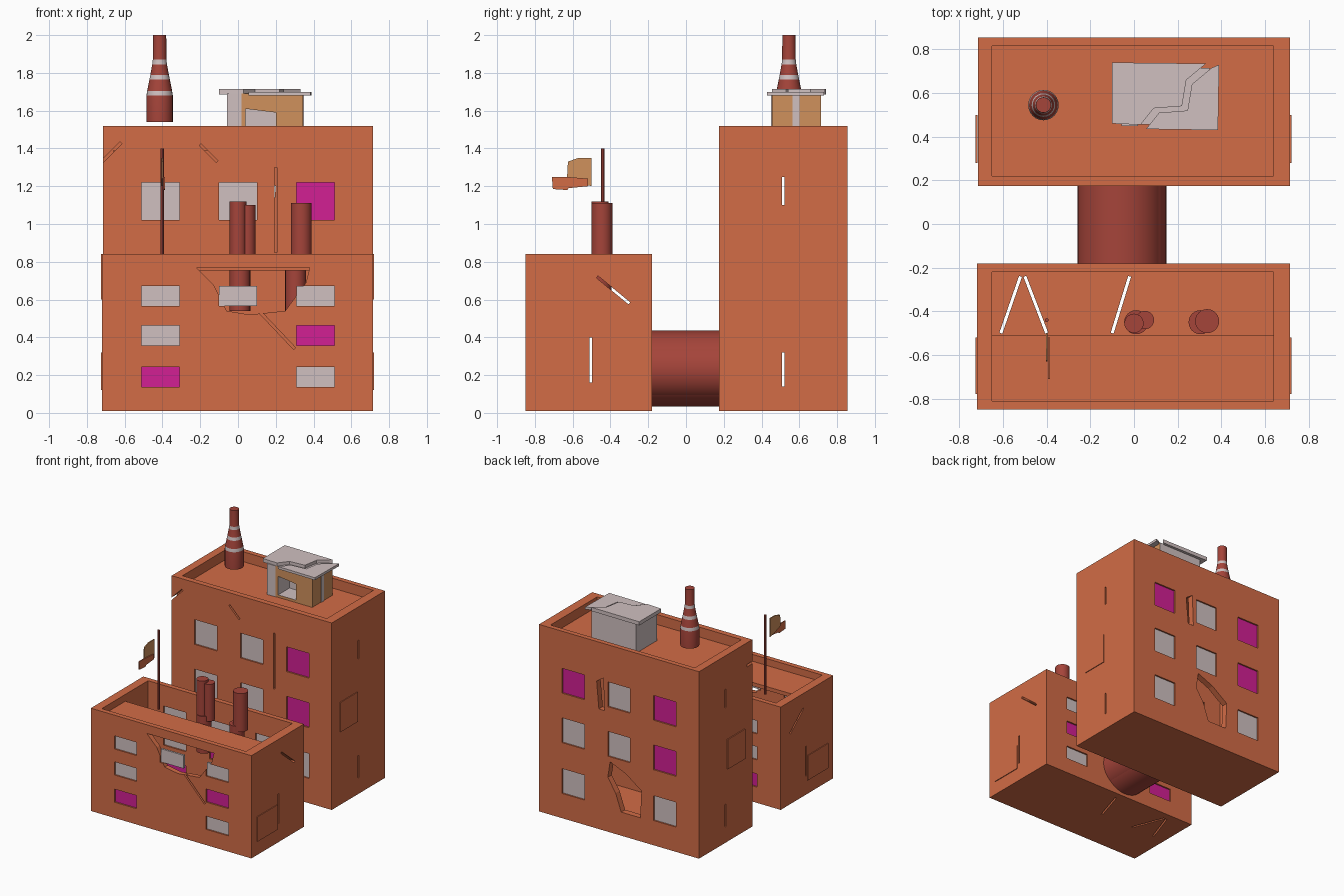
import bpy, bmesh, math
from mathutils import Vector, Matrix

cube = bpy.data.objects.get("Cube")
if cube:
    bpy.data.objects.remove(cube, do_unlink=True)


def material(name, rgb):
    m = bpy.data.materials.new(name)
    m.use_nodes = True
    m.diffuse_color = (*rgb, 1)
    m.node_tree.nodes["Principled BSDF"].inputs["Base Color"].default_value = (*rgb, 1)
    return m


BRICK = material("orange brick", (0.645, 0.15, 0.061))
GREY = material("pale grey", (0.63, 0.53, 0.53))
PINK = material("magenta glass", (0.645, 0.014, 0.296))
RED = material("dark red metal", (0.376, 0.058, 0.042))
TAN = material("tan plaster", (0.63, 0.283, 0.107))


def make(name, bm, *mats):
    bmesh.ops.recalc_face_normals(bm, faces=bm.faces)
    mesh = bpy.data.meshes.new(name)
    bm.to_mesh(mesh)
    bm.free()
    for m in mats:
        mesh.materials.append(m)
    ob = bpy.data.objects.new(name, mesh)
    bpy.context.collection.objects.link(ob)
    return ob


def add_box(bm, x, y, z):
    size = Vector((x[1] - x[0], y[1] - y[0], z[1] - z[0]))
    mid = Vector((sum(x), sum(y), sum(z))) / 2
    bmesh.ops.create_cube(bm, size=1, matrix=Matrix.Translation(mid) @ Matrix.Diagonal((*size, 1)))


def add_prism(bm, axis, pts, lo, hi):
    """Extrude a 2D outline along one axis."""
    def place(p, d):
        return {"x": (d, *p), "y": (p[0], d, p[1]), "z": (*p, d)}[axis]
    a = [bm.verts.new(place(p, lo)) for p in pts]
    b = [bm.verts.new(place(p, hi)) for p in pts]
    bm.faces.new(a)
    bm.faces.new(b[::-1])
    for i in range(len(pts)):
        j = (i + 1) % len(pts)
        bm.faces.new((a[i], b[i], b[j], a[j]))


def add_crack(bm, axis, p, q, lo, hi, width=0.014):
    p, q = Vector(p), Vector(q)
    n = (q - p).orthogonal().normalized() * width / 2
    add_prism(bm, axis, [p + n, q + n, q - n, p - n], lo, hi)


def box(name, x, y, z, mat):
    bm = bmesh.new()
    add_box(bm, x, y, z)
    return make(name, bm, mat)


def tube(name, center, profile, mat, n=24, band=None):
    """Turned shape; profile entries are radius, height, band flag."""
    bm = bmesh.new()
    rings = [[bm.verts.new((center[0] + r * math.cos(2 * math.pi * i / n),
                            center[1] + r * math.sin(2 * math.pi * i / n), z))
              for i in range(n)] for r, z, _ in profile]
    for k in range(len(rings) - 1):
        for i in range(n):
            j = (i + 1) % n
            f = bm.faces.new((rings[k][i], rings[k][j], rings[k + 1][j], rings[k + 1][i]))
            f.material_index = profile[k][2]
            f.smooth = True
    bm.faces.new(rings[0][::-1])
    bm.faces.new(rings[-1])
    ob = make(name, bm, mat, *([band] if band else []))
    for e in ob.data.edges:
        e.use_edge_sharp = False
    bpy.context.view_layer.objects.active = ob
    ob.select_set(True)
    bpy.ops.object.shade_smooth_by_angle(angle=math.radians(40))
    ob.select_set(False)
    return ob


def carve(ob, bm):
    """Subtract the cutter shapes one group at a time and bake the result."""
    cutter = make("cutter", bm)
    cutter.hide_render = True
    mod = ob.modifiers.new("carve", "BOOLEAN")
    mod.operation = "DIFFERENCE"
    mod.solver = "EXACT"
    mod.use_self = True
    mod.object = cutter
    bpy.context.view_layer.update()
    done = bpy.data.meshes.new_from_object(ob.evaluated_get(bpy.context.evaluated_depsgraph_get()))
    ob.modifiers.clear()
    ob.data = done
    bpy.data.objects.remove(cutter, do_unlink=True)


def windows(prefix, bm, y, cols, rows, half, colors):
    """Open the wall from y[0] to y[1] and set a recessed pane in each opening."""
    for r, z in enumerate(rows):
        for c, x in enumerate(cols):
            kind = colors[r][c]
            if kind == ".":
                continue
            xs, zs = (x - half[0], x + half[0]), (z - half[1], z + half[1])
            add_box(bm, xs, (y[0] - 0.02, y[1] + 0.02), zs)
            box(f"{prefix}_window", xs, (y[0] + 0.012, y[1] - 0.012), zs, PINK if kind == "m" else GREY)


COLS = (-0.41, 0, 0.41)

# Tall rear block: shell, roof recess and openings
tall = box("tall_block", (-0.715, 0.715), (0.175, 0.855), (0.01, 1.52), BRICK)
cut = bmesh.new()
add_box(cut, (-0.65, 0.64), (0.22, 0.815), (1.44, 1.6))
add_box(cut, (-0.66, 0.66), (0.225, 0.805), (0.05, 1.39))
carve(tall, cut)
cut = bmesh.new()
rows = (1.12, 0.72, 0.31)
windows("tall_front", cut, (0.175, 0.225), COLS, rows, (0.1, 0.1), ("ggm", "ggm", "ggg"))
windows("tall_back", cut, (0.805, 0.855), COLS, rows, (0.1, 0.1), ("mgm", "mgg", "g.g"))
carve(tall, cut)

# Broken gaps and cracks in the tall block
cut = bmesh.new()
add_prism(cut, "y", [(-0.2, 0.42), (-0.19, 0.2), (-0.02, 0.2), (0.03, 0.34), (0.1, 0.45),
                     (0.08, 0.58), (-0.06, 0.52)], 0.78, 0.88)
add_prism(cut, "y", [(0.14, 1.24), (0.2, 1.2), (0.18, 0.98), (0.13, 0.98)], 0.78, 0.88)
for p, q in (((-0.72, 1.33), (-0.62, 1.43)), ((-0.2, 1.42), (-0.11, 1.33)), ((0.2, 1.3), (0.2, 0.85))):
    add_crack(cut, "y", p, q, 0.15, 0.24)
for p, q in (((0.515, 1.25), (0.515, 1.1)), ((0.515, 0.32), (0.515, 0.14))):
    add_crack(cut, "x", p, q, -0.8, 0.8)
carve(tall, cut)

# Low front block: open shell with floor
low = box("low_block", (-0.72, 0.715), (-0.85, -0.18), (0.01, 0.84), BRICK)
cut = bmesh.new()
add_box(cut, (-0.65, 0.64), (-0.81, -0.22), (0.05, 0.9))
carve(low, cut)
cut = bmesh.new()
rows = (0.62, 0.41, 0.19)
windows("low_front", cut, (-0.85, -0.81), COLS, rows, (0.1, 0.053), ("ggg", "g.m", "m.g"))
windows("low_back", cut, (-0.22, -0.18), COLS, rows, (0.1, 0.053), ("ggg", "gmm", "m.g"))
carve(low, cut)

# Broken gaps and cracks in the low block
cut = bmesh.new()
add_prism(cut, "y", [(-0.22, 0.77), (0.38, 0.77), (0.36, 0.69), (0.25, 0.54), (0.06, 0.52),
                     (-0.06, 0.54), (-0.13, 0.68)], -0.9, -0.78)
add_crack(cut, "y", (0.12, 0.53), (0.3, 0.34), -0.9, -0.78)
for p, q in (((-0.505, 0.4), (-0.505, 0.16)), ((-0.47, 0.72), (-0.3, 0.58))):
    add_crack(cut, "x", p, q, -0.8, 0.8)
for p, q in (((-0.61, -0.5), (-0.52, -0.24)), ((-0.5, -0.24), (-0.4, -0.5)), ((-0.1, -0.5), (-0.02, -0.24))):
    add_crack(cut, "z", p, q, -0.1, 0.1)
carve(low, cut)
box("low_roof_slab", (-0.655, 0.645), (-0.815, -0.51), (0.755, 0.785), BRICK)

# Slipped wall panels
for x in (-0.722, 0.717):
    box("slipped_panel", (x - 0.004, x + 0.004), (-0.78, -0.52), (0.12, 0.32), BRICK)
    box("slipped_panel", (x - 0.004, x + 0.004), (0.28, 0.5), (0.6, 0.84), BRICK)

# Connecting pipe between the blocks
pipe = tube("connecting_pipe", (0, 0), [(0.2, -0.19, 0), (0.2, 0.19, 0)], RED, 32)
pipe.rotation_euler.x = math.radians(90)
pipe.location = (-0.06, 0, 0.235)
shard = tube("pipe_shard", (0, 0), [(0.17, -0.18, 0), (0.17, 0.18, 0)], RED, 32)
shard.rotation_euler.x = math.radians(90)
shard.location = (-0.02, 0, 0.23)

# Banded chimney
tube("banded_chimney", (-0.415, 0.545),
     [(0.07, 1.54, 0), (0.07, 1.68, 1), (0.066, 1.705, 0), (0.054, 1.765, 1), (0.049, 1.79, 0),
      (0.039, 1.845, 1), (0.036, 1.87, 0), (0.035, 2.0, 0)], RED, 24, GREY)

# Broken stacks
for x, y, r, z0, z1 in ((0.01, -0.45, 0.055, 0.54, 0.84), (0.0, -0.455, 0.044, 0.8, 1.12),
                        (0.05, -0.44, 0.042, 0.8, 1.1), (0.305, -0.45, 0.055, 0.54, 0.84),
                        (0.335, -0.445, 0.055, 0.8, 1.11)):
    tube("broken_stack", (x, y), [(r, z0, 0), (r, z1, 0)], RED)

# Rooftop hut: plaster on the front and left side, grey elsewhere
bm = bmesh.new()
add_box(bm, (-0.055, 0.345), (0.455, 0.715), (1.44, 1.69))
bmesh.ops.recalc_face_normals(bm, faces=bm.faces)
for f in bm.faces:
    f.material_index = 1 if f.normal.x > 0.5 or f.normal.y < -0.5 else 0
hut = make("roof_hut", bm, GREY, TAN)
cut = bmesh.new()
add_prism(cut, "y", [(0.04, 1.46), (0.04, 1.61), (0.2, 1.59), (0.2, 1.46)], 0.4, 0.6)
carve(hut, cut)
box("hut_front_pier", (-0.057, 0.018), (0.45, 0.47), (1.44, 1.69), GREY)
box("hut_side_panel", (0.335, 0.35), (0.565, 0.6), (1.44, 1.69), GREY)

# Hut roof split along a jagged break
BREAK = [(0.03, 0.455), (0.09, 0.53), (0.22, 0.54), (0.24, 0.66), (0.33, 0.735)]
bm = bmesh.new()
add_prism(bm, "z", [(-0.1, 0.74), (-0.1, 0.46)] + BREAK, 1.685, 1.715)
add_prism(bm, "z", [(0.39, 0.73), (0.385, 0.43), (0.06, 0.435)]
          + [(x + 0.025, y - 0.02) for x, y in BREAK], 1.68, 1.7)
make("hut_roof", bm, GREY)

# Flagpole and torn flag
tube("flagpole", (-0.4, -0.44), [(0.009, 0.76, 0), (0.009, 1.4, 0)], RED, 8)
bm = bmesh.new()
add_prism(bm, "x", [(-0.5, 1.35), (-0.5, 1.2), (-0.57, 1.22), (-0.63, 1.24), (-0.625, 1.33), (-0.57, 1.35)],
          -0.404, -0.396)
make("flag_cloth", bm, TAN)
bm = bmesh.new()
add_prism(bm, "x", [(-0.52, 1.24), (-0.52, 1.2), (-0.62, 1.19), (-0.63, 1.18), (-0.705, 1.185),
                    (-0.71, 1.25), (-0.64, 1.25)], -0.394, -0.386)
make("torn_flag_strip", bm, BRICK)
